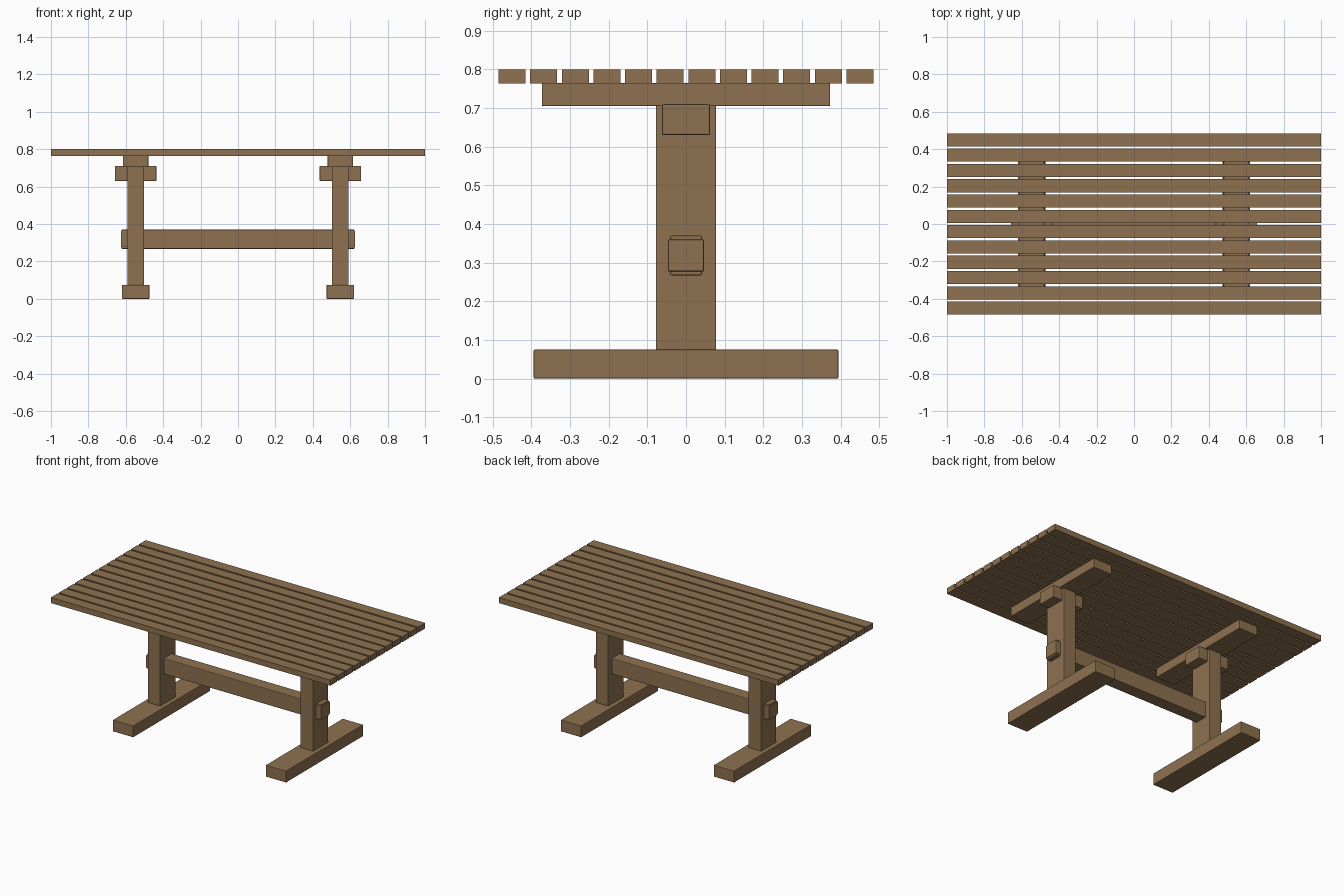
import bpy

cube = bpy.data.objects.get("Cube")
if cube:
    bpy.data.objects.remove(cube, do_unlink=True)

# Single timber colour
wood = bpy.data.materials.new("brown_wood")
wood.use_nodes = True
colour = (0.27, 0.165, 0.08, 1)
wood.diffuse_color = colour
shader = next(n for n in wood.node_tree.nodes if n.type == 'BSDF_PRINCIPLED')
shader.inputs["Base Color"].default_value = colour
shader.inputs["Roughness"].default_value = 0.8


def board(name, x, y, z, bevel=0.0):
    """Timber spanning the given (low, high) range on each axis."""
    spans = (x, y, z)
    bpy.ops.mesh.primitive_cube_add(size=1, location=[(a + b) / 2 for a, b in spans])
    obj = bpy.context.object
    obj.name = name
    obj.scale = [b - a for a, b in spans]
    bpy.ops.object.transform_apply(location=False, rotation=False, scale=True)
    obj.data.materials.append(wood)
    if bevel:
        mod = obj.modifiers.new("eased_edges", 'BEVEL')
        mod.width = bevel
        mod.segments = 2
    return obj


def around(centre, half):
    return (centre - half, centre + half)


# Table top slats
SLATS, HALF_DEPTH, SLAT_WIDTH = 12, 0.485, 0.07
pitch = (2 * HALF_DEPTH - SLAT_WIDTH) / (SLATS - 1)
for i in range(SLATS):
    y = -HALF_DEPTH + i * pitch
    board(f"top_slat_{i + 1}", (-1, 1), (y, y + SLAT_WIDTH), (0.764, 0.8))

# Trestle at each end
for side, sign in (("left", 1), ("right", -1)):
    x = sign * 0.547
    board(f"{side}_foot", around(x, 0.073), around(0, 0.394), (0, 0.075), 0.003)
    board(f"{side}_leg", around(x, 0.045), around(0, 0.078), (0.073, 0.707), 0.003)
    board(f"{side}_top_bearer", around(x, 0.068), around(0, 0.373), (0.705, 0.765), 0.003)
    board(f"{side}_leg_block", around(x, 0.111), around(0, 0.062), (0.63, 0.71), 0.004)
    # Tenon end showing outside the leg
    board(f"{side}_tenon_cap", around(sign * 0.606, 0.02), around(0, 0.047),
          (0.277, 0.36), 0.004)

# Stretcher passing through both legs
board("stretcher", (-0.622, 0.622), around(0, 0.041), (0.267, 0.37), 0.004)
